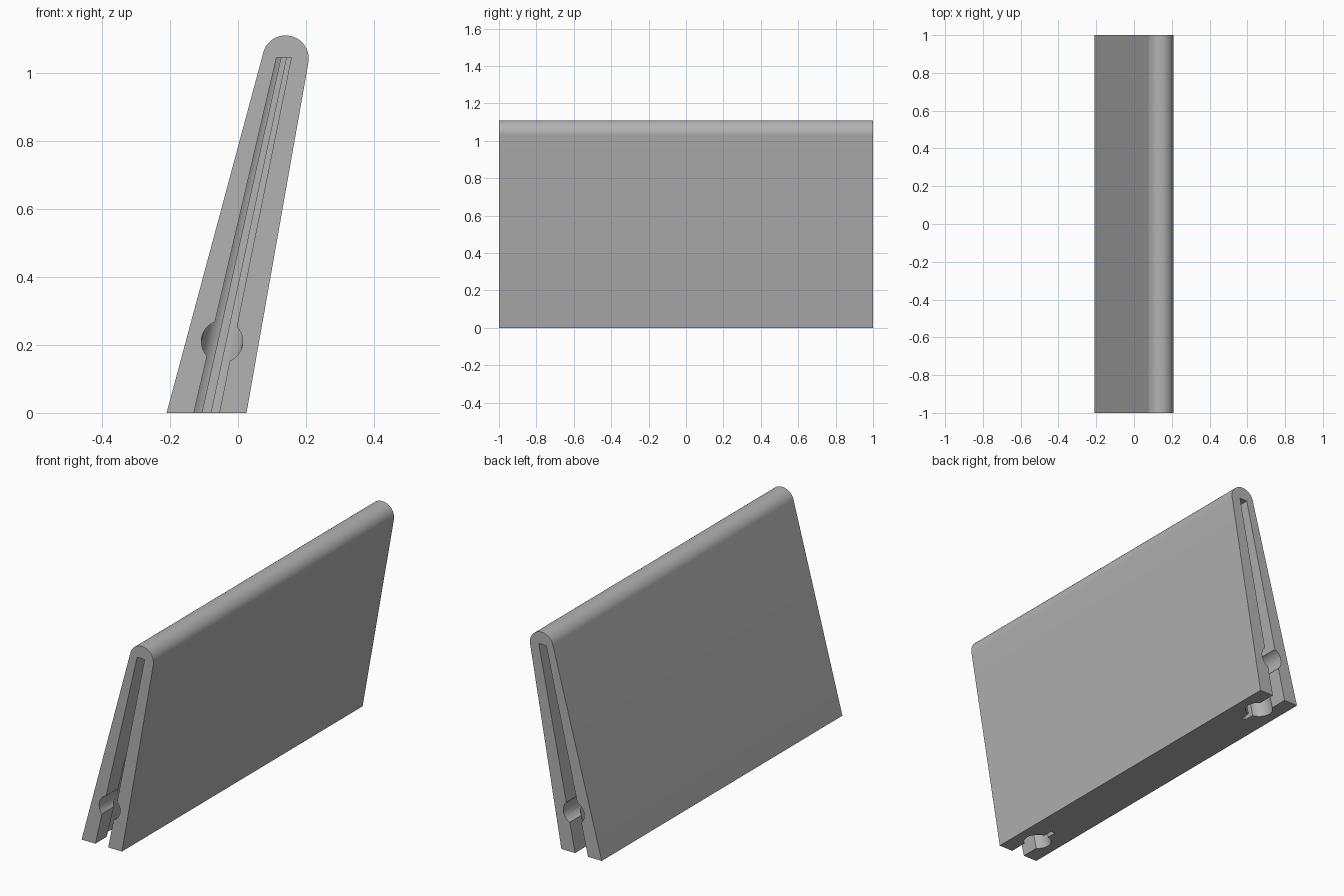
import bpy, bmesh
from math import sin, cos, asin, pi, radians

cube = bpy.data.objects.get("Cube")
if cube:
    bpy.data.objects.remove(cube, do_unlink=True)

grey = bpy.data.materials.new("mid_grey")
grey.use_nodes = True
colour = (0.45, 0.45, 0.45, 1)
grey.diffuse_color = colour
grey.node_tree.nodes["Principled BSDF"].inputs["Base Color"].default_value = colour


def loft(name, ring_a, ring_b):
    """Closed solid between two matching rings of points."""
    bm = bmesh.new()
    a = [bm.verts.new(p) for p in ring_a]
    b = [bm.verts.new(p) for p in ring_b]
    n = len(a)
    bm.faces.new(a)
    bm.faces.new(b[::-1])
    for i in range(n):
        j = (i + 1) % n
        bm.faces.new((a[i], b[i], b[j], a[j]))
    bmesh.ops.recalc_face_normals(bm, faces=bm.faces)
    mesh = bpy.data.meshes.new(name)
    bm.to_mesh(mesh)
    bm.free()
    mesh.materials.append(grey)
    obj = bpy.data.objects.new(name, mesh)
    bpy.context.collection.objects.link(obj)
    return obj


def arc(cx, cy, r, start, end, steps):
    angles = [start + (end - start) * i / steps for i in range(steps + 1)]
    return [(cx + r * cos(t), cy + r * sin(t)) for t in angles]


# Leaning wedge body with a rounded top edge
profile = [(-0.21, 0), (0.025, 0)]
profile += arc(0.14, 1.042, 0.068, radians(-10), radians(165), 32)
body = loft("wedge_body", [(x, -1, z) for x, z in profile], [(x, 1, z) for x, z in profile])

# Keyhole outline: open slot, round bore, narrow slit
SLOT, BORE, SLIT, BORE_Y = 0.0375, 0.067, 0.0125, 0.85
TOP = 1.045


def keyhole(z, side):
    f = z / TOP
    scale = 1 - 0.42 * f
    mid = -0.0925 + 0.2275 * f
    half = [(SLOT * scale, 1.02)]
    half += arc(0, BORE_Y, BORE * scale, pi / 2 - asin(SLOT / BORE),
                -pi / 2 + asin(SLIT / BORE), 20)
    half += [(SLIT * scale, 0.73)]
    outline = half + [(-x, y) for x, y in reversed(half)]
    return [(mid + x, side * y, z) for x, y in outline]


# Tapered keyhole channel and round end hole at both ends
cutters = []
for side, end in ((-1, "front"), (1, "back")):
    cutters.append(loft(end + "_channel_cutter", keyhole(-0.03, side), keyhole(TOP, side)))
    circle = arc(-0.047, 0.21, 0.061, 0, 2 * pi, 40)[:-1]
    cutters.append(loft(end + "_hole_cutter",
                        [(x, side * BORE_Y, z) for x, z in circle],
                        [(x, side * 1.02, z) for x, z in circle]))

bpy.context.view_layer.objects.active = body
for cutter in cutters:
    mod = body.modifiers.new(cutter.name, "BOOLEAN")
    mod.operation = "DIFFERENCE"
    mod.solver = "EXACT"
    mod.object = cutter
    bpy.ops.object.modifier_apply(modifier=mod.name)
for cutter in cutters:
    bpy.data.objects.remove(cutter, do_unlink=True)

# Smooth curves, sharp edges
bpy.ops.object.select_all(action="DESELECT")
body.select_set(True)
bpy.context.view_layer.objects.active = body
bpy.ops.object.shade_smooth_by_angle(angle=radians(25))
